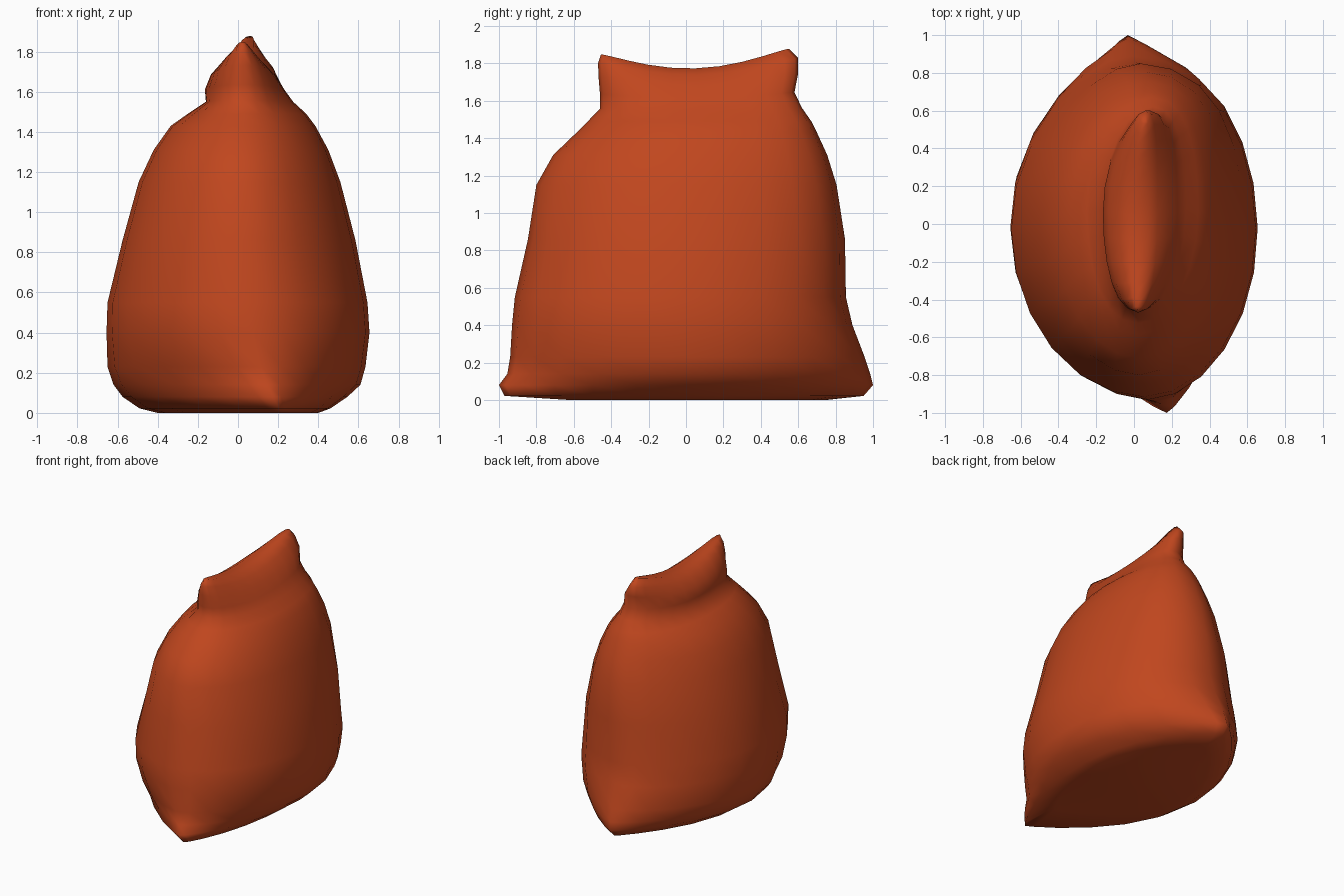
import bpy, bmesh, math

if "Cube" in bpy.data.objects:
    bpy.data.objects.remove(bpy.data.objects["Cube"])

N = 24  # points round each ring

# Sack outline: height, left, right, front, back
RINGS = [
    (0.0, -0.40, 0.40, -0.62, 0.75),
    (0.022, -0.49, 0.46, -0.97, 0.95),
    (0.08, -0.575, 0.545, -1.0, 1.0),
    (0.14, -0.62, 0.61, -0.955, 0.985),
    (0.23, -0.65, 0.635, -0.94, 0.955),
    (0.4, -0.655, 0.655, -0.93, 0.89),
    (0.55, -0.65, 0.645, -0.915, 0.855),
    (0.86, -0.575, 0.585, -0.845, 0.85),
    (1.15, -0.495, 0.51, -0.80, 0.805),
    (1.31, -0.42, 0.45, -0.71, 0.755),
    (1.43, -0.335, 0.385, -0.585, 0.70),
    (1.49, -0.25, 0.34, -0.525, 0.67),
    (1.56, -0.16, 0.275, -0.46, 0.62),
    (1.64, -0.165, 0.23, -0.46, 0.58),
    (1.74, -0.135, 0.185, -0.468, 0.60),
    (1.815, -0.085, 0.125, -0.47, 0.60),
    (1.863, -0.025, 0.075, -0.455, 0.55),
]


def add_ring(bm, z, x0, x1, y0, y1):
    neck = min(1, max(0, (z - 1.3) / 0.25))
    base = 0.75 * math.exp(-(z / 0.22) ** 2)          # base corners are pointed
    tip_front = 0.02 + 0.2 * math.exp(-z / 0.3)       # front corner twists right
    tip_back = min(-0.04 + 0.09 * z, (x0 + x1) / 2 + 0.06)
    if z > 1.8:
        tip_back = 0.06
    sag = max(0, (z - 1.5) / 0.363) ** 1.2            # top dips in the middle
    mid = (x0 + x1) / 2
    verts = []
    for i in range(N):
        t = 2 * math.pi * i / N                       # starts at the back corner
        s, u = math.sin(t), math.cos(t)
        # body is skewed: fuller at back right, leaner at back left
        skew = (0.35 if u > 0 else 0.12) * s * u * (1 - neck)
        point = 1.04 - 0.16 * neck + base - skew
        tip = tip_back if u > 0 else tip_front
        x = mid + (x1 - x0) / 2 * math.copysign(abs(s) ** point, s) + (tip - mid) * u * u
        y = (y0 + y1) / 2 + (y1 - y0) / 2 * u
        dz = sag * (0.015 * u - 0.09 * abs(s) ** 2.5)
        verts.append(bm.verts.new((x, y, z + dz)))
    return verts


def cap(bm, r):
    # strips across the ring from left to right
    h = N // 2
    bm.faces.new((r[0], r[1], r[N - 1]))
    for i in range(1, h - 1):
        bm.faces.new((r[i], r[i + 1], r[N - i - 1], r[N - i]))
    bm.faces.new((r[h - 1], r[h], r[h + 1]))


# Sack: stacked rings, flat base and pinched saddle-shaped top
bm = bmesh.new()
rings = [add_ring(bm, *r) for r in RINGS]
for a, b in zip(rings, rings[1:]):
    for i in range(N):
        j = (i + 1) % N
        bm.faces.new((a[i], a[j], b[j], b[i]))
cap(bm, rings[0])
cap(bm, rings[-1])
bmesh.ops.recalc_face_normals(bm, faces=bm.faces)
for f in bm.faces:
    f.smooth = True

mesh = bpy.data.meshes.new("cloth_sack")
bm.to_mesh(mesh)
bm.free()
sack = bpy.data.objects.new("cloth_sack", mesh)
bpy.context.collection.objects.link(sack)

# Colour
mat = bpy.data.materials.new("burnt orange cloth")
mat.diffuse_color = (0.53, 0.062, 0.013, 1)
mat.use_nodes = True
mat.node_tree.nodes["Principled BSDF"].inputs["Base Color"].default_value = mat.diffuse_color
mesh.materials.append(mat)
